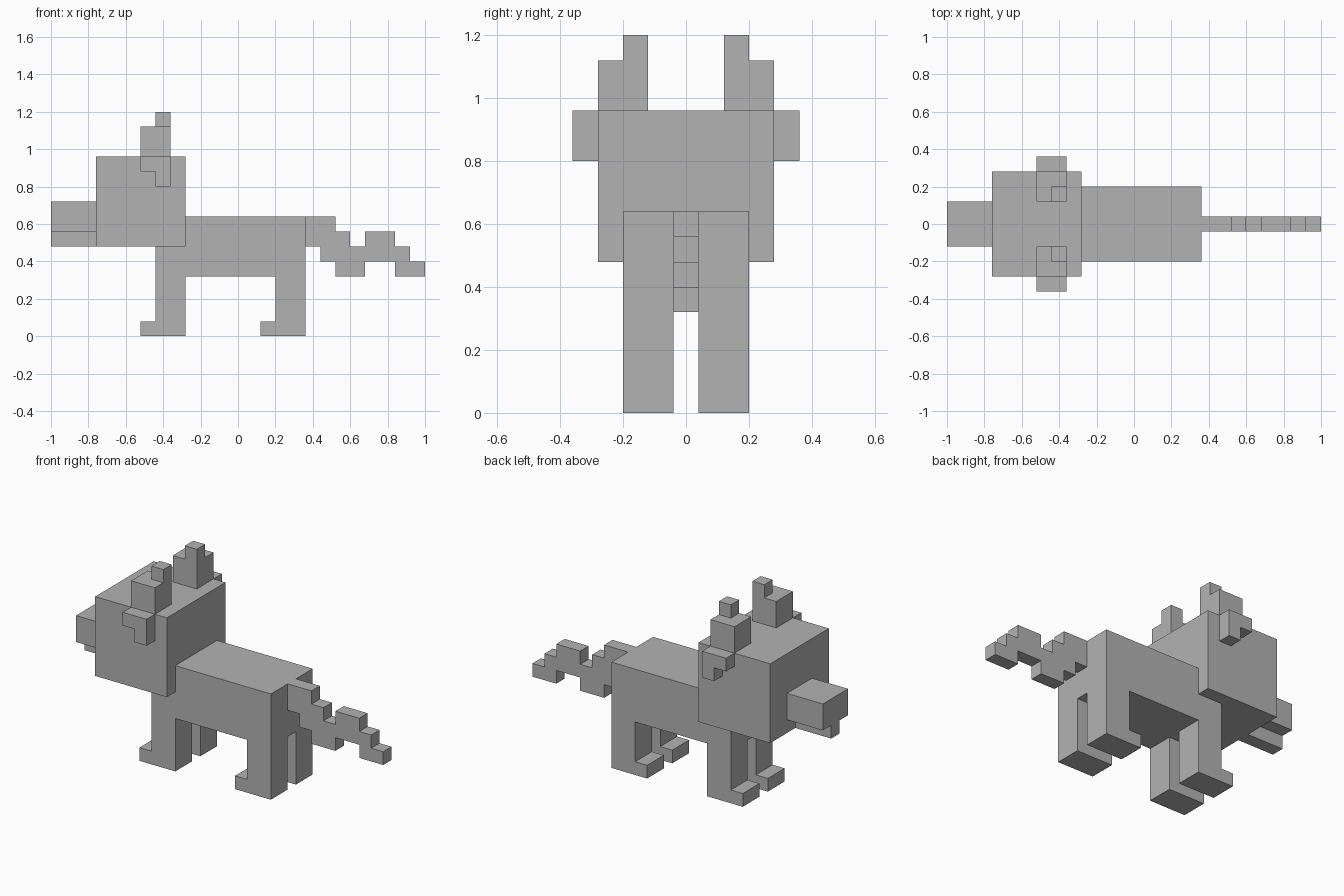
import bpy
import bmesh

U = 0.08           # one block
X0 = -1.0          # tip of the snout

cube = bpy.data.objects.get("Cube")
if cube:
    bpy.data.objects.remove(cube, do_unlink=True)

grey = bpy.data.materials.new("plain_grey")
grey.use_nodes = True
grey.diffuse_color = (0.45, 0.45, 0.45, 1)
grey.node_tree.nodes["Principled BSDF"].inputs["Base Color"].default_value = grey.diffuse_color


def prism(name, outline, y0, y1):
    """Extrude a side outline of (x, z) block counts from y0 to y1 (blocks)."""
    bm = bmesh.new()
    verts = [bm.verts.new((X0 + x * U, y0 * U, z * U)) for x, z in outline]
    face = bm.faces.new(verts)
    moved = bmesh.ops.extrude_face_region(bm, geom=[face])["geom"]
    bmesh.ops.translate(bm, vec=(0, (y1 - y0) * U, 0),
                        verts=[v for v in moved if isinstance(v, bmesh.types.BMVert)])
    bmesh.ops.recalc_face_normals(bm, faces=bm.faces)
    mesh = bpy.data.meshes.new(name)
    bm.to_mesh(mesh)
    bm.free()
    mesh.materials.append(grey)
    obj = bpy.data.objects.new(name, mesh)
    bpy.context.collection.objects.link(obj)
    return obj


def box(name, x0, x1, y0, y1, z0, z1):
    return prism(name, [(x0, z0), (x1, z0), (x1, z1), (x0, z1)], y0, y1)


def steps(columns):
    """Outline of a stepped strip from (x0, x1, bottom, top) columns."""
    low = [p for a, b, bottom, top in columns for p in ((a, bottom), (b, bottom))]
    high = [p for a, b, bottom, top in columns for p in ((a, top), (b, top))]
    outline = low + high[::-1]
    return [p for i, p in enumerate(outline) if p != outline[i - 1]]


# Head, snout and narrow lower jaw
box("head", 3, 9, -3.5, 3.5, 6, 12)
box("snout", 0, 3, -1.5, 1.5, 7, 9)
box("jaw", 0, 3, -0.5, 0.5, 6, 7)

# Torso
box("torso", 7, 17, -2.5, 2.5, 4, 8)

# Wavy stepped tail
prism("tail", steps([(17, 18, 6, 8), (18, 19, 5, 8), (19, 20, 4, 7), (20, 21, 4, 6),
                     (21, 23, 5, 7), (23, 24, 4, 6), (24, 25, 4, 5)]), -0.5, 0.5)

# Paired parts, the -y side and the +y side
for side, s in (("near", -1), ("far", 1)):
    def span(a, b):
        return sorted((s * a, s * b))

    # Legs with toes pointing forward
    for leg, x in (("front", 7), ("hind", 15)):
        outline = [(x - 1, 0), (x + 2, 0), (x + 2, 4), (x, 4), (x, 1), (x - 1, 1)]
        prism(f"{leg}_leg_{side}", outline, *span(0.5, 2.5))

    # Upright ear with a small tip
    box(f"ear_{side}", 6, 8, *span(1.5, 3.5), 12, 14)
    box(f"ear_tip_{side}", 7, 8, *span(1.5, 2.5), 14, 15)

    # Tuft on the side of the head
    prism(f"tuft_{side}", steps([(6, 7, 11, 12), (7, 8, 10, 12)]), *span(3.5, 4.5))
